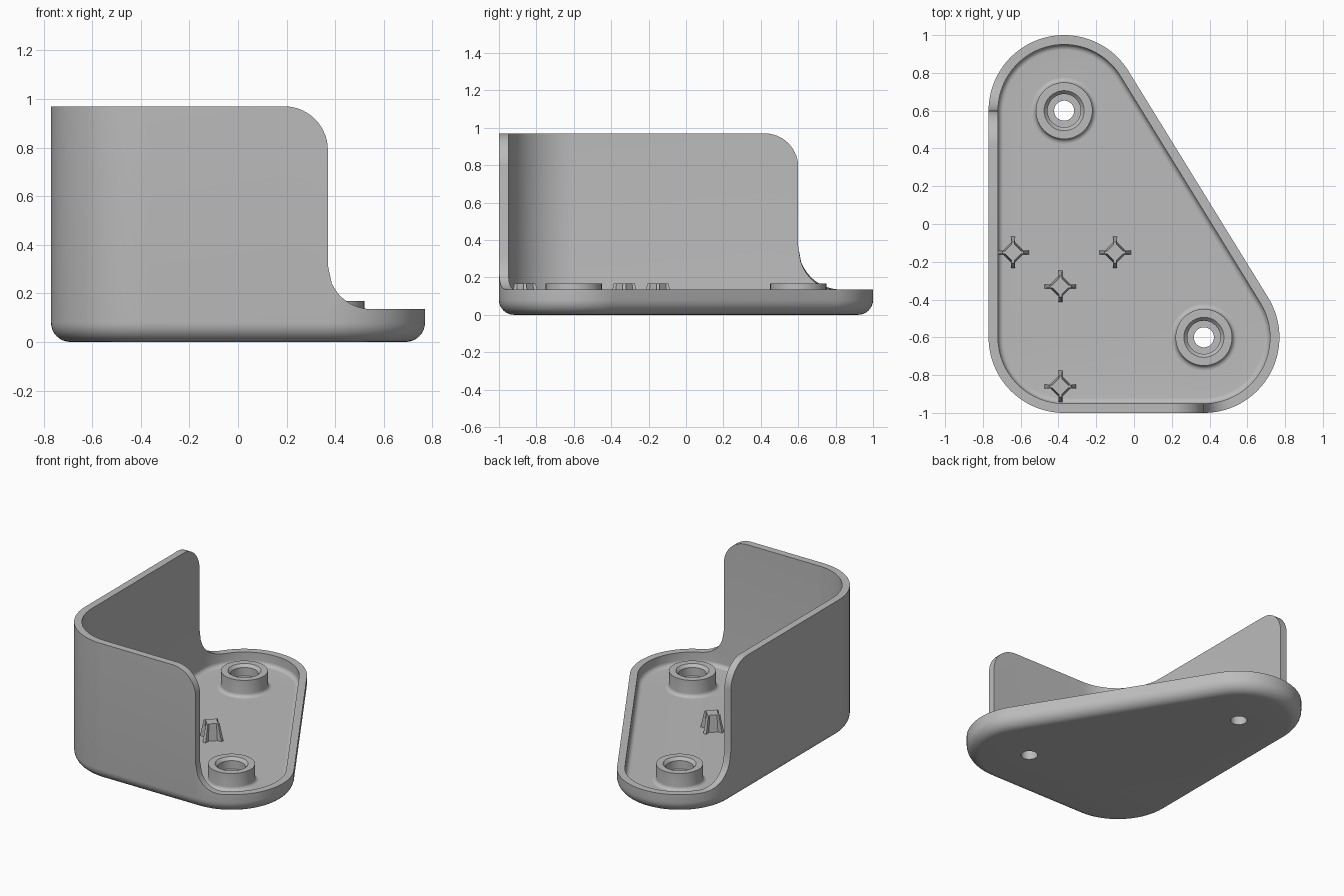
import bpy, bmesh
from math import sin, cos, pi, sqrt, atan2, radians
from mathutils import Vector

if "Cube" in bpy.data.objects:
    bpy.data.objects.remove(bpy.data.objects["Cube"])

grey = bpy.data.materials.new("plain_grey")
grey.use_nodes = True
grey.diffuse_color = (0.5, 0.5, 0.5, 1)
grey.node_tree.nodes["Principled BSDF"].inputs["Base Color"].default_value = (0.5, 0.5, 0.5, 1)

# Main dimensions
CX, CY = 0.37, 0.6            # corner centres
R_OUT, WALL, FILLET = 0.4, 0.05, 0.08
RIM, TOP, FLOOR = 0.135, 0.97, 0.05
ROUND = 0.18                  # rounding of the tall wall's upper ends
FRONT_SWEEP, BACK_SWEEP = 0.18, 0.23
HOLE_R, FOOT_R, SEG = 0.053, 0.175, 48


def finish(name, bm):
    bmesh.ops.remove_doubles(bm, verts=bm.verts, dist=1e-5)
    mesh = bpy.data.meshes.new(name)
    bm.to_mesh(mesh)
    bm.free()
    mesh.materials.append(grey)
    mesh.shade_smooth()
    mesh.set_sharp_from_angle(angle=radians(32))
    obj = bpy.data.objects.new(name, mesh)
    bpy.context.collection.objects.link(obj)
    return obj


def circle(x, y, r, z):
    return [Vector((x + r * cos(2 * pi * i / SEG), y + r * sin(2 * pi * i / SEG), z))
            for i in range(SEG)]


def sweep_height(d, r):
    """Concave run from the rim up to the wall end."""
    if d >= r:
        return RIM
    return RIM + r - sqrt(max(0, r * r - (r - d) ** 2))


# Columns around the outline: centre x, centre y, outward angle, wall height
slant = atan2(2 * CX, 2 * CY)
columns = []


def arc(cx, cy, start, end, height, n=40):
    for i in range(n + 1):
        a = start + (end - start) * i / n
        columns.append((cx, cy, a, height(a)))


rounding = [(ROUND * (1 - cos(pi / 2 * i / 14)), TOP - ROUND + ROUND * sin(pi / 2 * i / 14))
            for i in range(15)]
arc(CX, -CY, -pi / 2, 0, lambda a: sweep_height(R_OUT * cos(a), FRONT_SWEEP))
arc(CX, -CY, 0, slant, lambda a: RIM, 12)
arc(-CX, CY, slant, pi / 2, lambda a: RIM, 20)
arc(-CX, CY, pi / 2, pi, lambda a: sweep_height(R_OUT * sin(a), BACK_SWEEP))
for e, h in rounding:
    columns.append((-CX, CY - e, pi, h))
arc(-CX, -CY, pi, 1.5 * pi, lambda a: TOP, 30)
for e, h in reversed(rounding):
    columns.append((CX - e, -CY, 1.5 * pi, h))


def section(cx, cy, a, h):
    """Shell cross-section from underside, over the wall, to the floor."""
    steps = [pi / 2 * i / 8 for i in range(9)]
    core = R_OUT - FILLET
    inner = FILLET - WALL
    prof = [(core + FILLET * sin(t), FILLET * (1 - cos(t))) for t in steps]
    prof += [(R_OUT, h), (R_OUT - WALL, h)]
    prof += [(core + inner * sin(t), FLOOR + inner * (1 - cos(t))) for t in reversed(steps)]
    return [Vector((cx + r * cos(a), cy + r * sin(a), z)) for r, z in prof]


# Shell: lofted wall, then floor and underside with screw holes
bm = bmesh.new()
sections = [section(*c) for c in columns]
RIM_STRIP = 9
for i, s in enumerate(sections):
    t = sections[(i + 1) % len(sections)]
    same = (s[0] - t[0]).length < 1e-5
    if same and (s[RIM_STRIP] - t[RIM_STRIP]).length < 1e-5:
        continue
    for k in ([RIM_STRIP] if same else range(len(s) - 1)):
        bm.faces.new([bm.verts.new(p) for p in (s[k], t[k], t[k + 1], s[k + 1])])


def plate_with_holes(index, hole_r, z, up):
    loop = []
    for s in sections:
        if not loop or (s[index] - loop[-1]).length > 1e-5:
            loop.append(s[index])
    if (loop[0] - loop[-1]).length < 1e-5:
        loop.pop()
    edges = []
    for pts in (loop, circle(-CX, CY, hole_r, z), circle(CX, -CY, hole_r, z)):
        vs = [bm.verts.new(p) for p in pts]
        edges += [bm.edges.new((v, vs[(i + 1) % len(vs)])) for i, v in enumerate(vs)]
    made = bmesh.ops.triangle_fill(bm, use_beauty=True, edges=edges, normal=(0, 0, up))
    for f in made["geom"]:
        if isinstance(f, bmesh.types.BMFace):
            f.normal_update()
            if f.normal.z * up < 0:
                f.normal_flip()


plate_with_holes(0, HOLE_R, 0, -1)
plate_with_holes(-1, FOOT_R, FLOOR, 1)
finish("shell", bm)

# Screw bosses: turned profile from the bottom hole to the floor fillet
BOSS_TOP, BOSS_R = 0.168, 0.15
foot = FOOT_R - BOSS_R
boss_profile = [(HOLE_R, 0), (HOLE_R, 0.09), (0.088, 0.09), (0.088, 0.148), (0.106, BOSS_TOP),
                (BOSS_R, BOSS_TOP)]
boss_profile += [(FOOT_R - foot * cos(pi / 2 * i / 6), FLOOR + foot * (1 - sin(pi / 2 * i / 6)))
                 for i in range(7)]
for name, x, y in (("back_screw_boss", -CX, CY), ("front_screw_boss", CX, -CY)):
    bm = bmesh.new()
    rings = [[bm.verts.new(p) for p in circle(x, y, r, z)] for r, z in boss_profile]
    for a, b in zip(rings, rings[1:]):
        for i in range(SEG):
            j = (i + 1) % SEG
            bm.faces.new((a[j], a[i], b[i], b[j]))
    finish(name, bm)

# Cross-shaped support posts, tapering upward


def cross(x, y, arm, half, core, z):
    quarter = [(arm, -half), (arm, half), (core, half), (half, core)]
    pts = []
    for q in range(4):
        c, s = round(cos(q * pi / 2)), round(sin(q * pi / 2))
        pts += [Vector((x + px * c - py * s, y + px * s + py * c, z)) for px, py in quarter]
    return pts


posts = [("left_post", -0.10, -0.15), ("middle_post", -0.39, -0.33),
         ("right_post", -0.64, -0.15), ("front_post", -0.39, -0.86)]
for name, x, y in posts:
    bm = bmesh.new()
    low = [bm.verts.new(p) for p in cross(x, y, 0.085, 0.011, 0.052, FLOOR - 0.005)]
    high = [bm.verts.new(p) for p in cross(x, y, 0.056, 0.008, 0.042, BOSS_TOP)]
    n = len(low)
    for i in range(n):
        j = (i + 1) % n
        bm.faces.new((low[i], low[j], high[j], high[i]))
    bm.faces.new(high)
    finish(name, bm)
